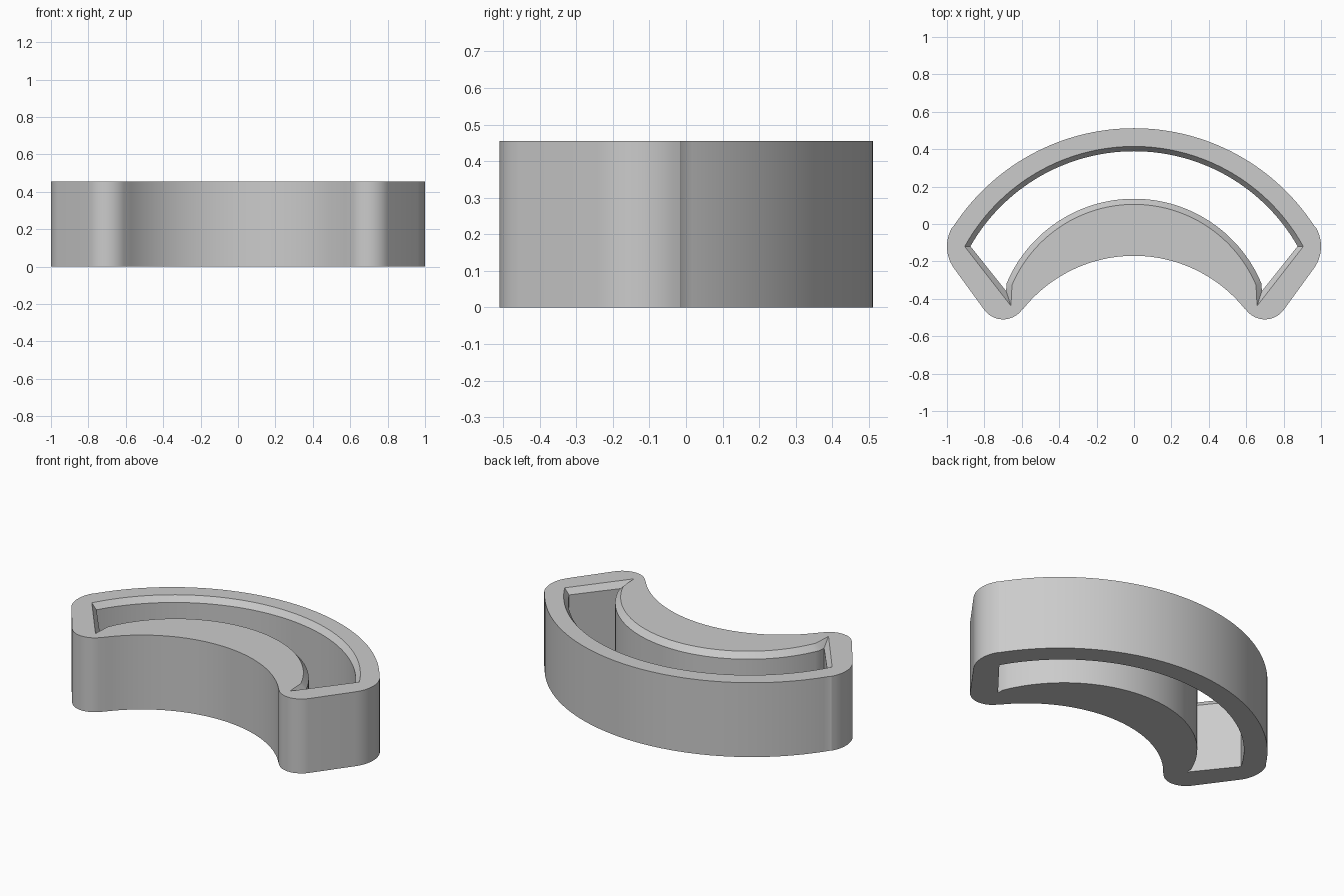
import bpy
import bmesh
from math import cos, sin, radians

HEIGHT = 0.455
CHAMFER = 0.035

old = bpy.data.objects.get("Cube")
if old:
    bpy.data.objects.remove(old, do_unlink=True)


def arc(cx, cy, r, start, end, steps):
    """Points along a circular arc, angles in degrees."""
    angles = [radians(start + (end - start) * i / steps) for i in range(steps + 1)]
    return [(cx + r * cos(a), cy + r * sin(a)) for a in angles]


def mirrored(half):
    """Close a half outline whose first and last points lie on x = 0."""
    return half + [(-x, y) for x, y in reversed(half[1:-1])]


# Outer wall: back arc, rounded shoulder, rounded tip, concave front arc
body = mirrored(
    arc(0, -0.638, 1.15, 90, 147.1, 32)
    + arc(-0.8, -0.12, 0.2, 149, 217, 12)
    + arc(-0.7, -0.385, 0.125, 217, 322, 16)
    + arc(0, -0.93, 0.76, 141, 90, 24))


def opening(back_r, back_end, tip, front_r, front_end):
    """Crescent opening with pointed corners."""
    return mirrored(arc(0, -0.618, back_r, 90, back_end, 32) + [tip]
                    + arc(0, -0.604, front_r, front_end, 90, 32))


rim = opening(1.033, 151.2, (-0.658, -0.438), 0.709, 156.9)
shaft = opening(1.007, 150.3, (-0.684, -0.358), 0.739, 157.2)

bm = bmesh.new()


def loop(points, z):
    verts = [bm.verts.new((x, y, z)) for x, y in points]
    edges = [bm.edges.new((v, verts[i - 1])) for i, v in enumerate(verts)]
    return verts, edges


def wall(a, b):
    for i in range(len(a)):
        bm.faces.new((a[i - 1], a[i], b[i], b[i - 1]))


outer_low, outer_low_edges = loop(body, 0)
outer_top, outer_top_edges = loop(body, HEIGHT)
shaft_low, shaft_low_edges = loop(shaft, 0)
shaft_top, _ = loop(shaft, HEIGHT - CHAMFER)
rim_top, rim_edges = loop(rim, HEIGHT)

# Flat top and bottom around the opening
for edges in (outer_low_edges + shaft_low_edges, outer_top_edges + rim_edges):
    bmesh.ops.triangle_fill(bm, edges=edges, use_beauty=True)

# Outer side, straight shaft and chamfered rim
wall(outer_low, outer_top)
wall(shaft_low, shaft_top)
wall(shaft_top, rim_top)
bmesh.ops.recalc_face_normals(bm, faces=bm.faces)

mesh = bpy.data.meshes.new("crescent_cutter")
bm.to_mesh(mesh)
bm.free()
cutter = bpy.data.objects.new("crescent_cutter", mesh)
bpy.context.collection.objects.link(cutter)

# Plain grey finish
grey = bpy.data.materials.new("light_grey")
grey.use_nodes = True
color = (0.6, 0.6, 0.6, 1)
grey.diffuse_color = color
grey.node_tree.nodes["Principled BSDF"].inputs["Base Color"].default_value = color
mesh.materials.append(grey)

bpy.ops.object.select_all(action='DESELECT')
cutter.select_set(True)
bpy.context.view_layer.objects.active = cutter
bpy.ops.object.shade_smooth_by_angle(angle=radians(25))
